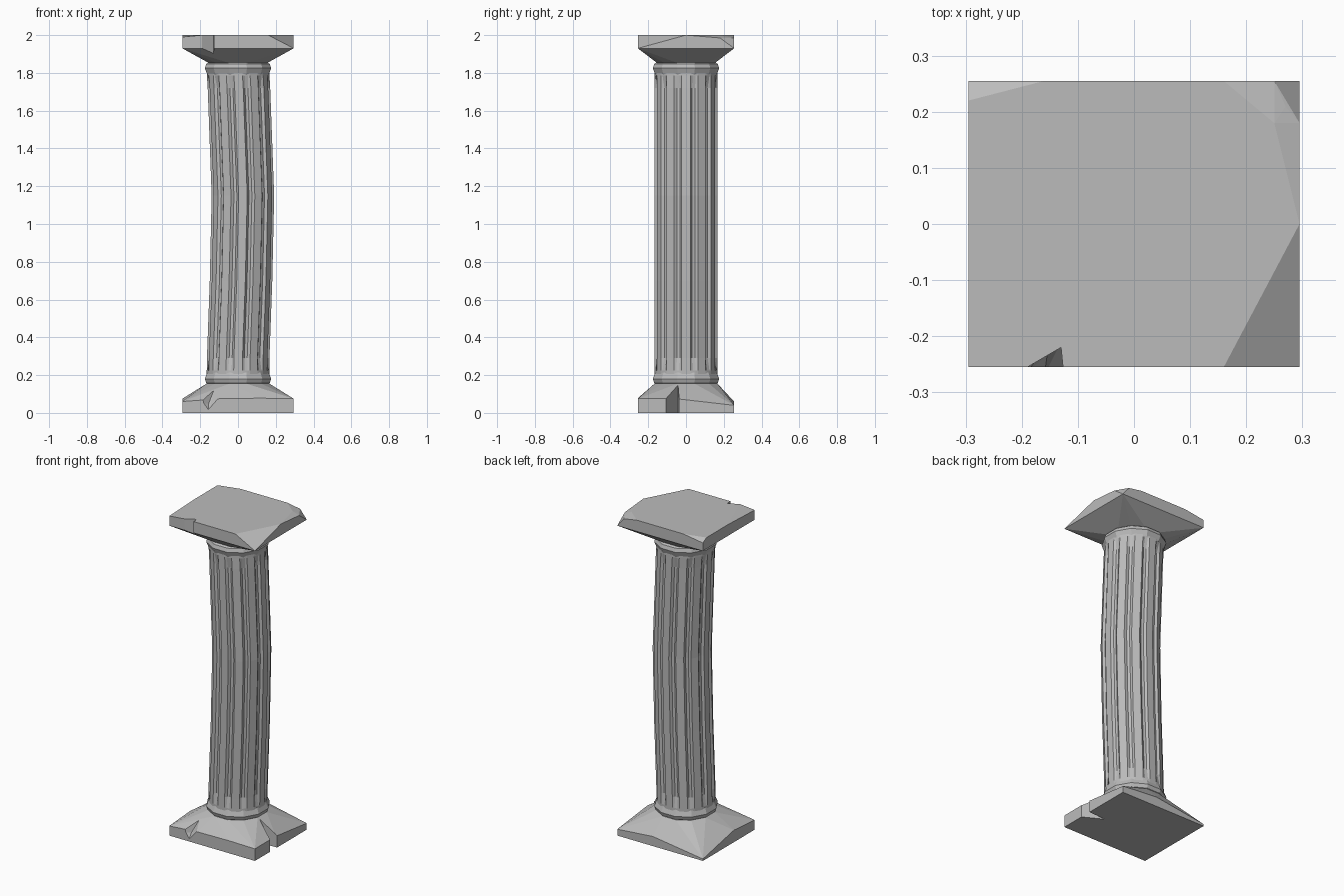
import bpy
import bmesh
from math import sin, cos, pi

cube = bpy.data.objects.get("Cube")
if cube:
    bpy.data.objects.remove(cube, do_unlink=True)

stone = bpy.data.materials.new("grey_stone")
stone.use_nodes = True
GREY = (0.5, 0.5, 0.5, 1)
stone.diffuse_color = GREY
bsdf = stone.node_tree.nodes["Principled BSDF"]
bsdf.inputs["Base Color"].default_value = GREY
bsdf.inputs["Roughness"].default_value = 0.9

HX, HY = 0.295, 0.255   # half sizes of the slabs


def finish(name, bm):
    bmesh.ops.recalc_face_normals(bm, faces=bm.faces)
    mesh = bpy.data.meshes.new(name)
    bm.to_mesh(mesh)
    bm.free()
    mesh.materials.append(stone)
    ob = bpy.data.objects.new(name, mesh)
    bpy.context.collection.objects.link(ob)
    return ob


def hull(name, points):
    bm = bmesh.new()
    for p in points:
        bm.verts.new(p)
    res = bmesh.ops.convex_hull(bm, input=bm.verts)
    inner = {g for g in res["geom_interior"] if isinstance(g, bmesh.types.BMVert)}
    bmesh.ops.delete(bm, geom=list(inner), context="VERTS")
    bmesh.ops.dissolve_limit(bm, angle_limit=0.02, verts=bm.verts, edges=bm.edges)
    return finish(name, bm)


def circle(r, z, n=12):
    return [(r * cos((k + 0.5) * 2 * pi / n), r * sin((k + 0.5) * 2 * pi / n), z)
            for k in range(n)]


def loft(name, loops):
    bm = bmesh.new()
    rings = [[bm.verts.new(p) for p in loop] for loop in loops]
    n = len(rings[0])
    for a, b in zip(rings, rings[1:]):
        for i in range(n):
            j = (i + 1) % n
            bm.faces.new((a[i], a[j], b[j], b[i]))
    bm.faces.new(rings[0])
    bm.faces.new(rings[-1])
    return finish(name, bm)


def chip(target, points):
    cutter = hull("chip_cutter", points)
    cutter.hide_render = True
    mod = target.modifiers.new("chip", "BOOLEAN")
    mod.operation = "DIFFERENCE"
    mod.solver = "EXACT"
    mod.object = cutter
    bpy.context.view_layer.objects.active = target
    bpy.ops.object.modifier_apply(modifier=mod.name)
    bpy.data.objects.remove(cutter, do_unlink=True)


def prism(outline, z0, z1):
    return [(x, y, z) for x, y in outline for z in (z0, z1)]


corners = [(x, y) for x in (-HX, HX) for y in (-HY, HY)]

# Base: worn slab sloping up to the column foot
base_rim = [(-HX, -HY, 0.06), (HX, -HY, 0.075), (HX, HY, 0.04), (-HX, HY, 0.012),
            (-HX, -0.05, 0.075), (HX, -0.05, 0.075), (-0.1, -HY, 0.075),
            (0.12, -HY, 0.078), (0.05, HY, 0.06), (-0.19, -0.2, 0.108)]
base = hull("base", [(x, y, 0) for x, y in corners] + base_rim + circle(0.172, 0.155))
# Split in the side and broken flake at the front
chip(base, prism([(0.32, -0.12), (0.32, -0.035), (0.178, -0.042)], -0.02, 0.2))
chip(base, [(-0.2, -0.27, 0.05), (-0.16, -0.27, -0.005), (-0.09, -0.27, 0.075),
            (-0.12, -0.19, 0.14), (-0.15, -0.26, 0.16), (-0.155, -0.235, 0.05)])

# Capital: flared block with chipped top edges
top_edge = [(-0.19, -HY), (0.16, -HY), (HX, 0), (0.25, 0.18), (0.16, HY),
            (-0.16, HY), (-HX, 0.22), (-HX, 0)]
worn = [(-HX, -HY, 1.99), (HX, 0.18, 1.985), (0.25, HY, 1.985),
        (0.27, 0.21, 1.988), (-HX, HY, 1.98)]
capital = hull("capital", [(x, y, 2) for x, y in top_edge] + worn
               + [(x, y, 1.93) for x, y in corners] + circle(0.155, 1.85))
chip(capital, prism([(-0.19, -HY), (-0.13, -0.22), (-0.125, -0.27), (-0.19, -0.27)],
                    1.9, 2.05))

# Collars at both ends of the shaft
collar = [(0.155, 0.145), (0.174, 0.158), (0.182, 0.18), (0.168, 0.215)]
loft("lower_collar", [circle(r, z) for r, z in collar])
loft("upper_collar", [circle(r, 2.005 - z) for r, z in reversed(collar)])

# Fluted shaft, bowed to one side
FLUTES = 12


def fluted_loop(z, shift, depth, r=0.167):
    loop = []
    for k in range(FLUTES):
        for offset, cut in ((-0.26, 0), (0.26, 0), (0.4, 1), (0.6, 1)):
            a = (k + offset) * 2 * pi / FLUTES
            rr = r - depth * cut
            loop.append((shift + rr * cos(a), rr * sin(a), z))
    return loop


levels = [(0.2, 0, 0), (0.225, 0, 0), (0.29, 0.001, 0.013), (0.7, 0.016, 0.013),
          (1.15, 0.026, 0.013), (1.72, 0.005, 0.013), (1.785, 0.001, 0), (1.82, 0, 0)]
loft("fluted_shaft", [fluted_loop(*level) for level in levels])
